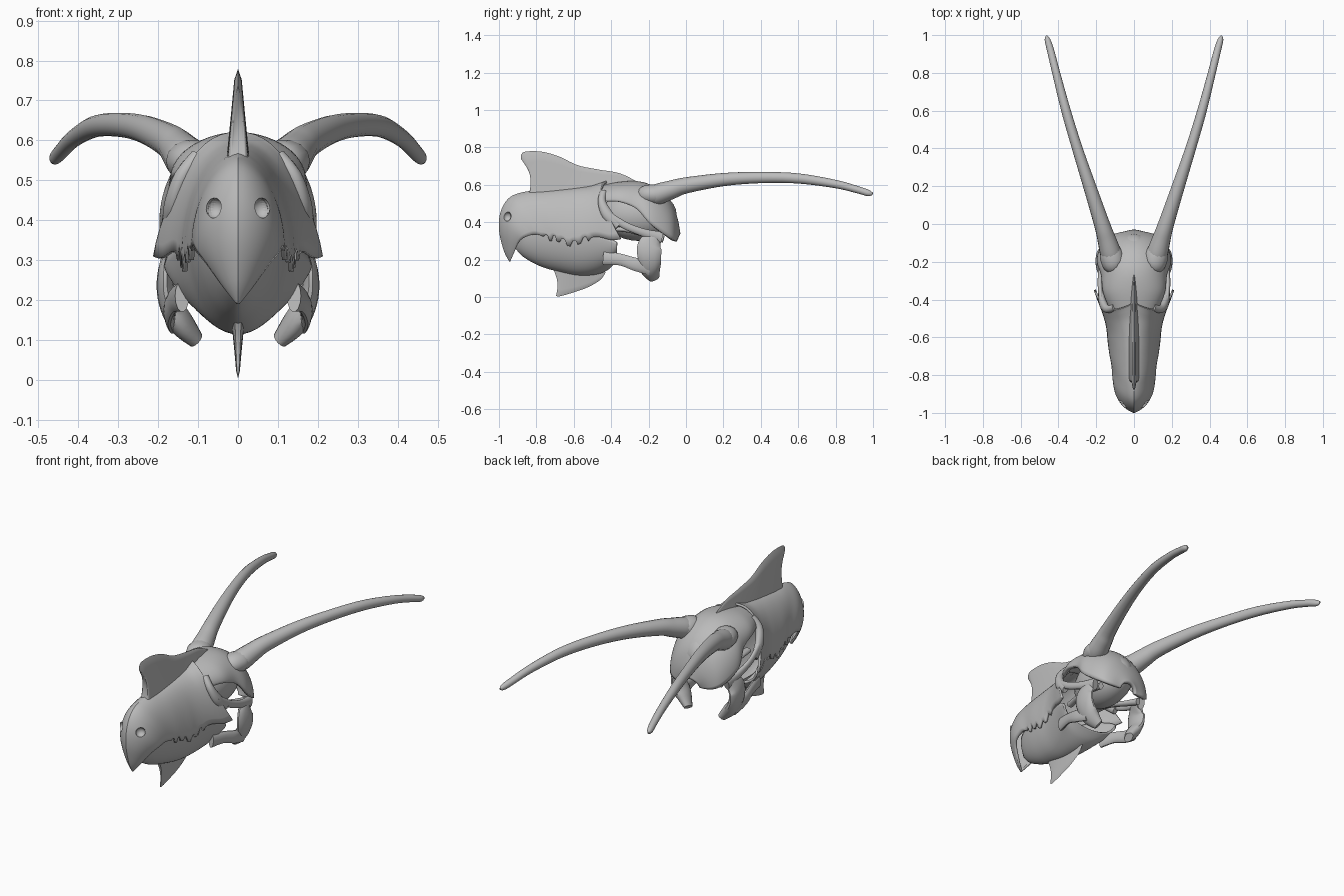
import bpy, bmesh, math
from mathutils import Vector

cube = bpy.data.objects.get("Cube")
if cube:
    bpy.data.objects.remove(cube)

bone = bpy.data.materials.new("bone_grey")
bone.use_nodes = True
bone.diffuse_color = (0.5, 0.5, 0.5, 1)
bone.node_tree.nodes["Principled BSDF"].inputs["Base Color"].default_value = (0.5, 0.5, 0.5, 1)


def smooth(pts, steps):
    """Catmull-Rom through tuples of any length."""
    out, last = [], len(pts) - 1
    for i in range(last):
        a, b, c, d = (Vector(pts[max(0, min(last, i + k))]) for k in (-1, 0, 1, 2))
        for s in range(steps):
            t = s / steps
            out.append(b + (c - a) * (t / 2) + (a * 2 - b * 5 + c * 4 - d) * (t * t / 2)
                       + (b * 3 - a - c * 3 + d) * (t ** 3 / 2))
    return out + [Vector(pts[-1])]


def grid_object(name, rows, closed=False, caps=False, mirror=False, thick=0, angle=40):
    """Skin a list of equal-length point rows."""
    bm = bmesh.new()
    vs = [[bm.verts.new(p) for p in row] for row in rows]
    n = len(rows[0])
    for a, b in zip(vs, vs[1:]):
        for j in range(n if closed else n - 1):
            k = (j + 1) % n
            bm.faces.new((a[j], a[k], b[k], b[j]))
    if caps:
        bm.faces.new(vs[0])
        bm.faces.new(vs[-1])
    bmesh.ops.remove_doubles(bm, verts=bm.verts, dist=0.0004)
    bmesh.ops.recalc_face_normals(bm, faces=bm.faces)
    me = bpy.data.meshes.new(name)
    bm.to_mesh(me)
    bm.free()
    me.materials.append(bone)
    ob = bpy.data.objects.new(name, me)
    bpy.context.collection.objects.link(ob)
    bpy.ops.object.select_all(action='DESELECT')
    ob.select_set(True)
    bpy.context.view_layer.objects.active = ob
    bpy.ops.object.shade_smooth_by_angle(angle=math.radians(angle))
    if thick:
        mod = ob.modifiers.new("Solidify", 'SOLIDIFY')
        mod.thickness, mod.offset = thick, -1
    if mirror:
        ob.modifiers.new("Mirror", 'MIRROR')
    return ob


def shell(name, ribs, sharp=0.0, teeth=0.0, notch=0.0, thick=0.012, steps=5):
    """Arched ribs from a centre line (y, z) to a hem (x, y, z) on both sides."""
    rows = []
    fine = smooth(ribs, steps)
    for i, (yr, zr, w, yh, zh) in enumerate(fine):
        u = i / (len(fine) - 1)
        tooth = teeth * (1 if i % 4 < 2 else -1) if -0.76 < yh < -0.52 else 0
        crease = sharp * max(0, 1 - 1.6 * u)
        row = []
        for k in range(-14, 15):
            v = abs(k) / 14
            t = v * math.pi / 2
            f = (1 - math.cos(t)) * (1 - crease) + v * crease
            pinch = notch * max(0, u * 3 - 2) * math.sin(math.pi * v)
            row.append((math.copysign(w * math.sin(t) * (1 - 2.5 * pinch), k),
                        yr + (yh - yr) * f - pinch, zr + (zh - zr) * f + tooth * v ** 20))
        rows.append(row)
    return grid_object(name, rows, thick=thick)


def fin(name, pairs, half, bow):
    """Lens-section blade; pairs hold base (y, z) and tip (y, z)."""
    fine = smooth(pairs, 5)
    rows = []
    for i, (yb, zb, yt, zt) in enumerate(fine):
        u = i / (len(fine) - 1)
        body = half * (math.sin(math.pi * min(1, u * 0.9 + 0.1)) ** 0.6 if u < 1 else 0)
        side = []
        for k in range(9):
            v = k / 8
            y = yb + (yt - yb) * v + bow * math.sin(math.pi * v) * (1 - u) ** 2
            side.append((body * (1 - 0.75 * v) * (0 if k == 8 else 1), y, zb + (zt - zb) * v))
        rows.append(side + [(-x, y, z) for x, y, z in side[-2::-1]])
    rows.insert(0, [(0, y, z) for _, y, z in rows[0]])
    return grid_object(name, rows, angle=60)


def limb(name, path, sides=14, steps=5):
    """Oval tube; path holds x, y, z, radius across x, radius along the other axis."""
    fine = smooth(path, steps)
    rows = []
    for i, p in enumerate(fine):
        c = Vector(p[:3])
        d = (Vector(fine[min(i + 1, len(fine) - 1)][:3]) - Vector(fine[max(i - 1, 0)][:3])).normalized()
        side = (Vector((1, 0, 0)) - d * d.x).normalized()
        up = d.cross(side)
        rows.append([c + side * (p[3] * math.cos(a)) + up * (p[4] * math.sin(a))
                     for a in (2 * math.pi * j / sides for j in range(sides))])
    return grid_object(name, rows, closed=True, caps=True, mirror=True)


# Upper beak with a creased front and ragged hem
beak = shell("upper_beak", [
    (-.945, .19, .004, -.94, .19), (-.975, .25, .04, -.92, .235), (-1, .36, .08, -.895, .29),
    (-.99, .46, .105, -.86, .32), (-.94, .535, .115, -.80, .335), (-.85, .565, .12, -.74, .315),
    (-.75, .572, .13, -.69, .312), (-.65, .58, .14, -.62, .285), (-.57, .588, .147, -.55, .305),
    (-.5, .597, .165, -.48, .322), (-.45, .612, .195, -.40, .305), (-.42, .622, .213, -.35, .31)],
    sharp=0.6, teeth=0.014, notch=0.05)

# Nostrils: round holes with sunken cups behind
bpy.context.view_layer.update()
for side, sx in (("left", 1), ("right", -1)):
    hit, spot, _, _ = beak.ray_cast(Vector((0.06 * sx, -2, 0.43)), Vector((0, 1, 0)))
    if not hit:
        spot = Vector((0.06 * sx, -0.94, 0.43))
    inward = Vector((-0.5 * sx, 0.85, 0))
    bpy.ops.mesh.primitive_uv_sphere_add(segments=20, ring_count=12, radius=0.025, location=spot)
    cutter = bpy.context.object
    cutter.name = side + "_nostril_cutter"
    cutter.hide_render = True
    cutter.hide_set(True)
    cut = beak.modifiers.new("Nostril", 'BOOLEAN')
    cut.operation, cut.object = 'DIFFERENCE', cutter
    bpy.ops.mesh.primitive_uv_sphere_add(segments=20, ring_count=12, radius=0.026, location=spot)
    cup = bpy.context.object
    cup.name = side + "_nostril_cup"
    cup.data.materials.append(bone)
    bm = bmesh.new()
    bm.from_mesh(cup.data)
    bmesh.ops.bisect_plane(bm, geom=bm.verts[:] + bm.edges[:] + bm.faces[:],
                           plane_co=inward * 0.004, plane_no=inward, clear_inner=True)
    bmesh.ops.reverse_faces(bm, faces=bm.faces[:])
    bm.to_mesh(cup.data)
    bm.free()
    cup.data.shade_smooth()

# Lower beak, a round hull tucked inside the upper one
shell("lower_beak", [
    (-.92, .27, .004, -.92, .30), (-.87, .215, .06, -.87, .34), (-.78, .165, .095, -.78, .36),
    (-.68, .135, .115, -.68, .36), (-.58, .115, .13, -.58, .36), (-.48, .12, .155, -.48, .34),
    (-.41, .15, .178, -.40, .31), (-.37, .20, .185, -.37, .29)], sharp=0.3)

# Nose crest and chin spike
fin("nose_crest", [
    (-.84, .55, -.882, .738), (-.835, .552, -.88, .763), (-.82, .555, -.855, .778),
    (-.76, .56, -.77, .777), (-.68, .565, -.68, .752), (-.58, .575, -.58, .705),
    (-.46, .585, -.47, .682), (-.34, .595, -.35, .66), (-.24, .59, -.24, .605)], 0.028, 0.03)
fin("chin_spike", [
    (-.71, .15, -.695, .006), (-.67, .15, -.675, .004), (-.62, .14, -.61, .022),
    (-.55, .14, -.53, .05), (-.48, .15, -.46, .09), (-.44, .15, -.43, .13)], 0.016, 0.015)

# Cranium roof, braincase and eye-socket bars
shell("cranium", [
    (-.46, .595, .13, -.45, .51), (-.36, .615, .165, -.36, .51), (-.27, .62, .175, -.27, .475),
    (-.2, .605, .197, -.2, .40), (-.13, .565, .185, -.135, .35), (-.075, .5, .155, -.08, .315),
    (-.045, .42, .11, -.055, .30), (-.03, .34, .05, -.05, .295)], thick=0.02)

bpy.ops.mesh.primitive_uv_sphere_add(segments=24, ring_count=16, location=(0, -.25, .44))
case = bpy.context.object
case.name = "braincase"
case.scale = (.125, .2, .14)
case.data.materials.append(bone)
case.data.shade_smooth()

limb("socket_front_bar", [(.10, -.44, .56, .02, .02), (.14, -.45, .51, .02, .022),
                          (.165, -.42, .44, .02, .03), (.175, -.36, .38, .015, .025)])
limb("cheek_bar", [(.17, -.43, .45, .012, .02), (.18, -.33, .385, .012, .02),
                   (.175, -.23, .345, .014, .022), (.16, -.13, .315, .02, .035)])
limb("palate_bar", [(.07, -.45, .36, .02, .015), (.09, -.33, .36, .018, .012),
                    (.12, -.2, .33, .018, .016), (.13, -.12, .31, .015, .02)])

# Rear jaw: bar, hooked blade and hinge
limb("jaw_bar", [(.14, -.44, .21, .018, .04), (.16, -.35, .2, .015, .032),
                 (.172, -.27, .175, .015, .036), (.165, -.19, .16, .015, .045)])
limb("jaw_blade", [(.155, -.165, .33, .022, .035), (.18, -.195, .275, .02, .065),
                   (.178, -.195, .21, .024, .064), (.147, -.19, .15, .032, .055),
                   (.105, -.17, .1, .02, .03)])

# Long swept horns with low collars at the base
limb("horn_collar", [(.085, -.235, .54, .03, .03), (.105, -.215, .547, .058, .05),
                     (.12, -.165, .548, .062, .054), (.13, -.13, .548, .05, .045)])
limb("horn", [(.11, -.2, .535, .05, .05), (.125, -.15, .55, .056, .056),
              (.145, -.08, .573, .049, .05), (.17, 0, .597, .042, .043),
              (.235, .2, .628, .034, .035), (.30, .4, .639, .028, .03), (.36, .6, .634, .025, .027),
              (.412, .8, .604, .021, .022), (.442, .92, .573, .019, .019),
              (.458, .975, .556, .015, .017), (.463, .998, .552, .004, .006)], sides=16)
